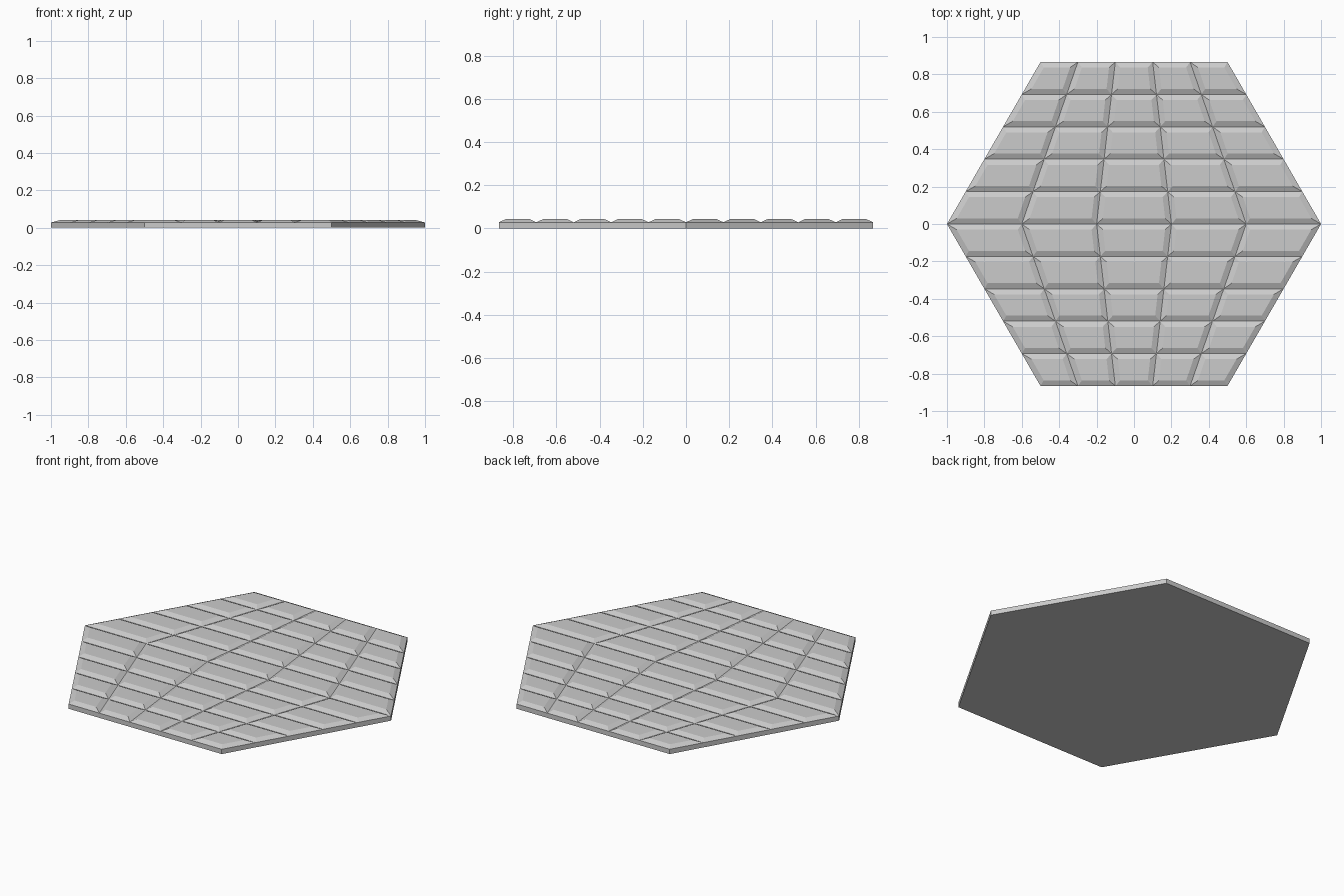
import bpy, bmesh, math

if "Cube" in bpy.data.objects:
    bpy.data.objects.remove(bpy.data.objects["Cube"])

HALF = math.sqrt(3) / 2      # flat-to-flat half width of the hexagon
N = 5                        # tiles per half, both ways
BASE, RAISE, INSET = 0.028, 0.014, 0.03

bm = bmesh.new()

# Tile grid: rows narrow from the middle towards both flat edges
rows = []
for j in range(-N, N + 1):
    half_w = 1 - 0.5 * abs(j) / N
    rows.append([bm.verts.new((half_w * (2 * i / N - 1), HALF * j / N, BASE))
                 for i in range(N + 1)])
tiles = []
for a, b in zip(rows, rows[1:]):
    for i in range(N):
        tiles.append(bm.faces.new((a[i], a[i + 1], b[i + 1], b[i])))

# Side walls and flat underside
rim = [e for e in bm.edges if e.is_boundary]
walls = bmesh.ops.extrude_edge_only(bm, edges=rim)["geom"]
for v in walls:
    if isinstance(v, bmesh.types.BMVert):
        v.co.z = 0
bmesh.ops.contextual_create(bm, geom=[e for e in walls if isinstance(e, bmesh.types.BMEdge)
                                      and all(v.co.z == 0 for v in e.verts)])
bmesh.ops.recalc_face_normals(bm, faces=bm.faces)

# Raised tiles with sloped borders
bmesh.ops.inset_individual(bm, faces=tiles, thickness=INSET, depth=RAISE,
                           use_even_offset=True)

mesh = bpy.data.meshes.new("hexagon_tile_panel")
bm.to_mesh(mesh)
bm.free()
panel = bpy.data.objects.new("hexagon_tile_panel", mesh)
bpy.context.collection.objects.link(panel)
